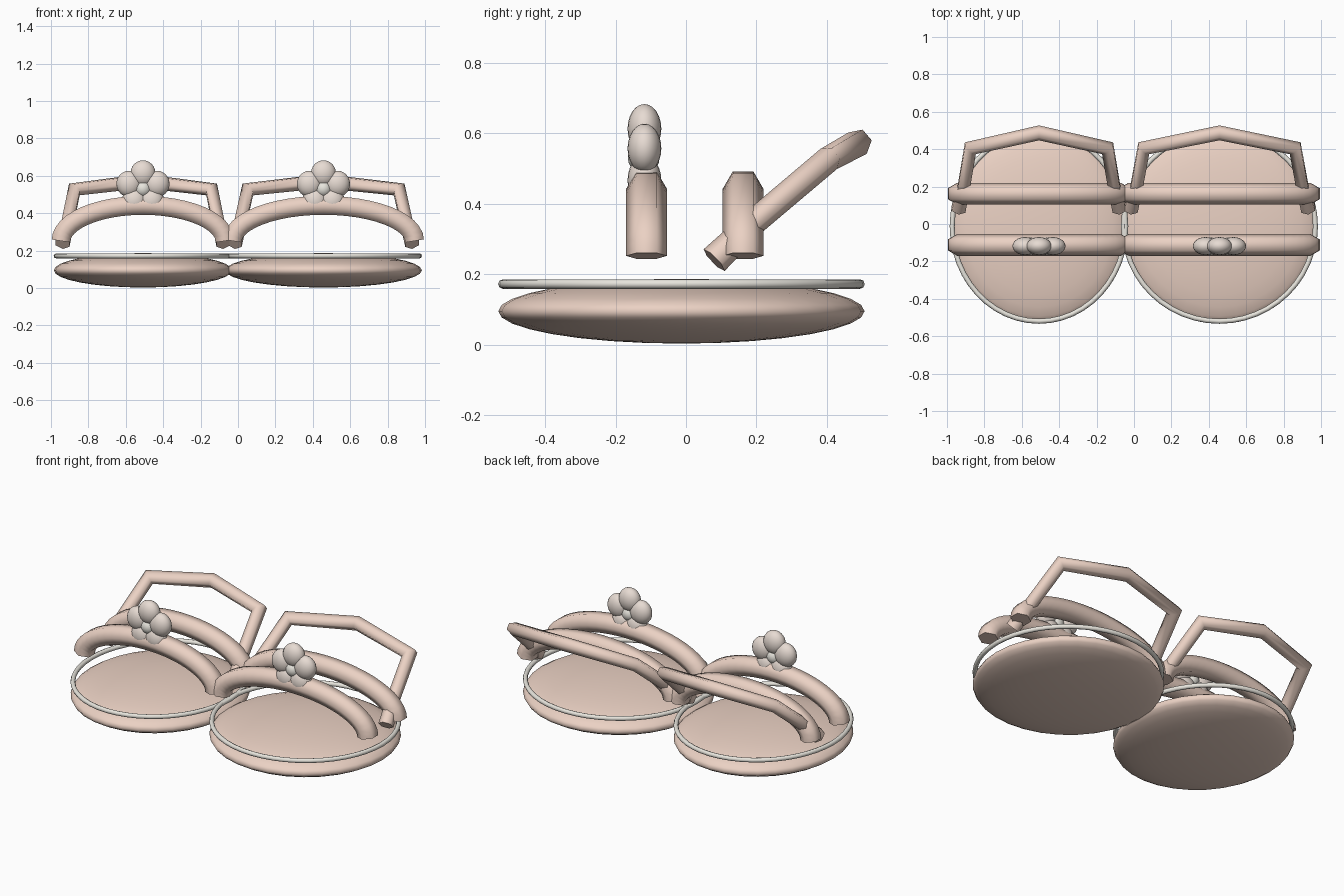
import bpy, bmesh
from math import sin, cos, pi, radians
from mathutils import Vector, Matrix

if "Cube" in bpy.data.objects:
    bpy.data.objects.remove(bpy.data.objects["Cube"])


def material(name, rgb):
    m = bpy.data.materials.new(name)
    m.diffuse_color = (*rgb, 1)
    m.use_nodes = True
    m.node_tree.nodes["Principled BSDF"].inputs["Base Color"].default_value = m.diffuse_color
    return m


PEACH = material("peach", (0.83, 0.64, 0.55))
PETAL = material("petal", (0.80, 0.71, 0.65))
IVORY = material("ivory", (0.80, 0.78, 0.72))


def finish(bm, name, mat, angle):
    bmesh.ops.recalc_face_normals(bm, faces=bm.faces[:])
    me = bpy.data.meshes.new(name)
    bm.to_mesh(me)
    bm.free()
    ob = bpy.data.objects.new(name, me)
    bpy.context.collection.objects.link(ob)
    me.materials.append(mat)
    bpy.ops.object.select_all(action='DESELECT')
    ob.select_set(True)
    bpy.context.view_layer.objects.active = ob
    bpy.ops.object.shade_smooth_by_angle(angle=radians(angle))
    return ob


def ellipsoid(name, loc, size, mat, seg=32, rings=16):
    bm = bmesh.new()
    bmesh.ops.create_uvsphere(
        bm, u_segments=seg, v_segments=rings, radius=1,
        matrix=Matrix.Translation(loc) @ Matrix.Diagonal((*size, 1)))
    return finish(bm, name, mat, 60)


def tube(name, pts, radii, normal, mat, sides=6):
    """Mitred tube swept along pts, which lie about in the plane of normal."""
    bm = bmesh.new()
    pts = [Vector(p) for p in pts]
    rows = []
    for i, p in enumerate(pts):
        a = (p - pts[max(i - 1, 0)]).normalized()
        b = (pts[min(i + 1, len(pts) - 1)] - p).normalized()
        t = (a + b).normalized()
        miter = 1 / max(t.dot(a), t.dot(b), 0.6)
        v = Vector(normal).cross(t).normalized()
        u = t.cross(v)
        rows.append([bm.verts.new(p + radii[i] * (u * cos(2 * pi * k / sides)
                     + v * miter * sin(2 * pi * k / sides))) for k in range(sides)])
    for r, s in zip(rows, rows[1:]):
        for k in range(sides):
            j = (k + 1) % sides
            bm.faces.new((r[k], r[j], s[j], s[k]))
    bm.faces.new(rows[0])
    bm.faces.new(rows[-1])
    return finish(bm, name, mat, 65)


def rim(name, cx, rx, ry, z, r, mat, seg=48, sides=8):
    bm = bmesh.new()
    rows = []
    for i in range(seg):
        a = 2 * pi * i / seg
        rows.append([bm.verts.new((cx + (rx + r * cos(b)) * cos(a),
                                   -0.013 + (ry + r * cos(b)) * sin(a), z + r * sin(b)))
                     for b in [2 * pi * k / sides for k in range(sides)]])
    for i in range(seg):
        s = rows[(i + 1) % seg]
        for k in range(sides):
            j = (k + 1) % sides
            bm.faces.new((rows[i][k], rows[i][j], s[j], s[k]))
    return finish(bm, name, mat, 60)


def sandal(side, cx, w):
    # sole and its rim
    ellipsoid(side + "_sole", (cx, -0.013, 0.095), (w, 0.52, 0.092), PEACH)
    rim(side + "_sole_rim", cx, w - 0.013, 0.507, 0.172, 0.0135, IVORY)

    # two arched straps
    a = w - 0.039
    for part, y in (("front_strap", -0.112), ("back_strap", 0.162)):
        arc = [(cx - a * cos(pi * i / 24), y, 0.252 + 0.19 * sin(pi * i / 24))
               for i in range(25)]
        tube(f"{side}_{part}", arc, [0.058] * 25, (0, 1, 0), PEACH)

    # angular heel strap
    k = w / 0.477
    half = [(0.43, 0.08, 0.24, 0.043), (0.405, 0.18, 0.337, 0.037),
            (0.367, 0.405, 0.527, 0.037)]
    path = ([(-x, y, z, r) for x, y, z, r in half] + [(0, 0.487, 0.572, 0.04)]
            + half[::-1])
    tube(side + "_heel_strap", [(cx + k * x, y, z) for x, y, z, r in path],
         [p[3] for p in path], (0, -0.65, 0.76), PEACH)

    # flower on the front strap
    for i in range(5):
        t = pi / 2 + 2 * pi * i / 5
        ellipsoid(f"{side}_petal_{i + 1}",
                  (cx + 0.079 * cos(t), -0.118, 0.532 + 0.081 * sin(t)),
                  (0.067, 0.048, 0.07), PETAL, 20, 12)
    ellipsoid(side + "_flower_center", (cx, -0.12, 0.53), (0.045, 0.045, 0.045),
              IVORY, 16, 10)


sandal("left", -0.508, 0.477)
sandal("right", 0.457, 0.526)
